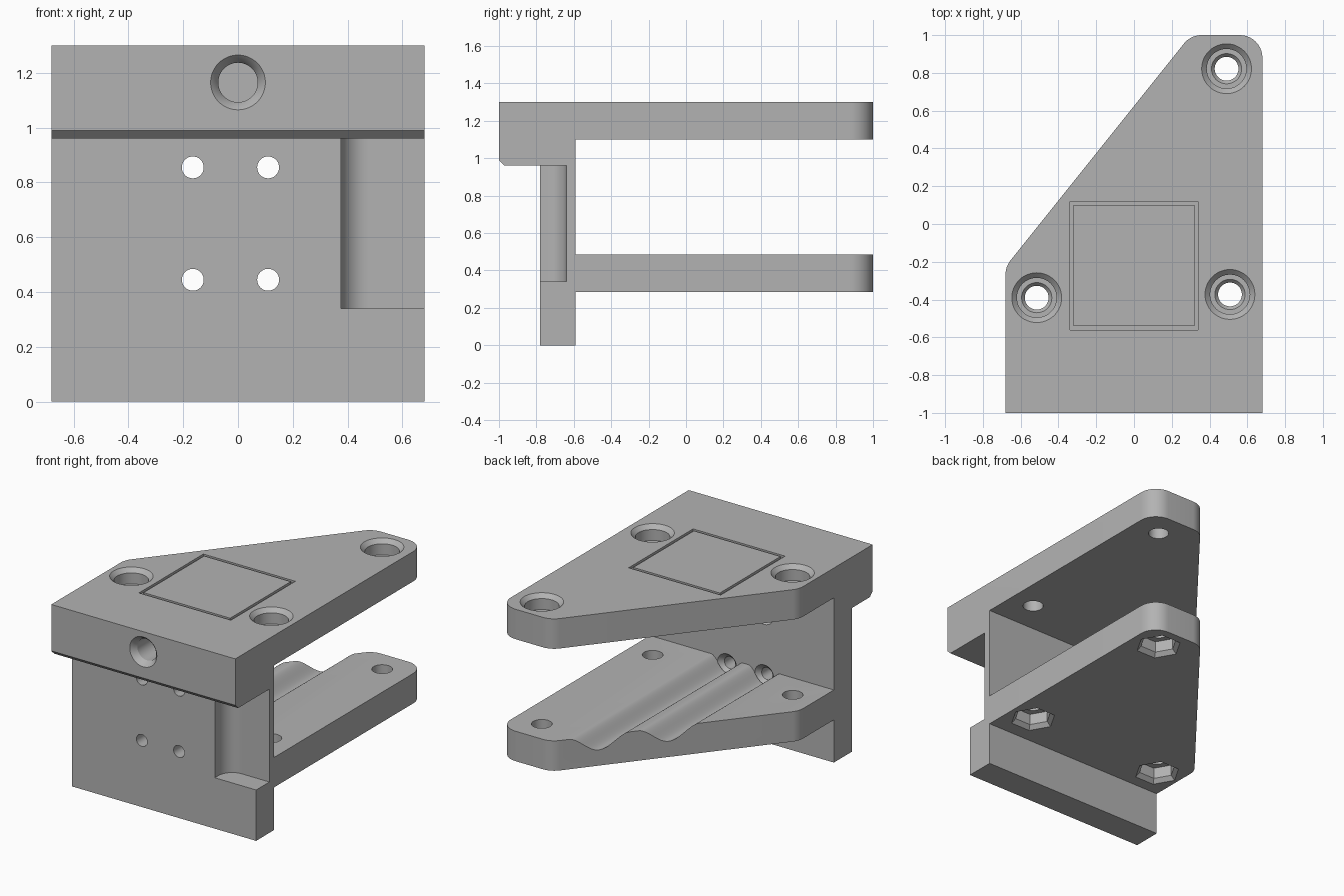
import bpy, bmesh, math
from mathutils import Matrix, Vector

if "Cube" in bpy.data.objects:
    bpy.data.objects.remove(bpy.data.objects["Cube"], do_unlink=True)

grey = bpy.data.materials.new("plain_grey")
grey.use_nodes = True
colour = (0.45, 0.45, 0.45, 1)
grey.diffuse_color = colour
grey.node_tree.nodes["Principled BSDF"].inputs["Base Color"].default_value = colour


def finish(bm, name):
    bmesh.ops.recalc_face_normals(bm, faces=bm.faces)
    mesh = bpy.data.meshes.new(name)
    bm.to_mesh(mesh)
    bm.free()
    mesh.materials.append(grey)
    obj = bpy.data.objects.new(name, mesh)
    bpy.context.collection.objects.link(obj)
    return obj


def prism(name, points, axis, low, high):
    """Extrude a 2D outline along one axis (x takes yz, y takes xz, z takes xy)."""
    place = {"x": lambda a, b, t: (t, a, b),
             "y": lambda a, b, t: (a, t, b),
             "z": lambda a, b, t: (a, b, t)}[axis]
    bm = bmesh.new()
    ends = [[bm.verts.new(place(a, b, t)) for a, b in points] for t in (low, high)]
    for ring in ends:
        bm.faces.new(ring)
    n = len(points)
    for i in range(n):
        j = (i + 1) % n
        bm.faces.new((ends[0][i], ends[0][j], ends[1][j], ends[1][i]))
    return finish(bm, name)


def lathe(name, rings, sides, matrix):
    """Closed solid from stacked (radius, height) rings."""
    bm = bmesh.new()
    loops = []
    for r, h in rings:
        angles = [2 * math.pi * i / sides for i in range(sides)]
        loops.append([bm.verts.new(matrix @ Vector((r * math.cos(a), r * math.sin(a), h)))
                      for a in angles])
    bm.faces.new(loops[0])
    bm.faces.new(loops[-1])
    for lower, upper in zip(loops, loops[1:]):
        for i in range(sides):
            j = (i + 1) % sides
            bm.faces.new((lower[i], lower[j], upper[j], upper[i]))
    return finish(bm, name)


def rounded(corners, steps=10):
    """Outline with an arc of the given radius at each (x, y, radius) corner."""
    out = []
    for i, (x, y, r) in enumerate(corners):
        p = Vector((x, y))
        if not r:
            out.append(p)
            continue
        a = (Vector(corners[i - 1][:2]) - p).normalized()
        b = (Vector(corners[(i + 1) % len(corners)][:2]) - p).normalized()
        half = a.angle(b) / 2
        centre = p + (a + b).normalized() * r / math.sin(half)
        start = p + a * r / math.tan(half) - centre
        end = p + b * r / math.tan(half) - centre
        sweep = start.angle(end)
        for k in range(steps + 1):
            t = k / steps
            out.append(centre + (start * math.sin((1 - t) * sweep)
                                 + end * math.sin(t * sweep)) / math.sin(sweep))
    return out


def combine(target, tool, operation="DIFFERENCE"):
    mod = target.modifiers.new("cut", "BOOLEAN")
    mod.operation = operation
    mod.solver = "EXACT"
    mod.object = tool
    bpy.context.view_layer.objects.active = target
    bpy.ops.object.modifier_apply(modifier=mod.name)
    bpy.data.objects.remove(tool, do_unlink=True)


# Body: side profile with two shelves, front wall and overhanging lip
side = [(-1, 1.3), (-1, 0.99), (-0.97, 0.96), (-0.78, 0.96), (-0.78, 0), (-0.59, 0),
        (-0.59, 0.285), (1.2, 0.285), (1.2, 0.485), (-0.59, 0.485),
        (-0.59, 1.1), (1.2, 1.1), (1.2, 1.3)]
body = prism("bracket_body", side, "x", -0.8, 0.8)

# Trim to the tapered plan with rounded corners
plan = rounded([(-0.68, -1.2, 0), (0.68, -1.2, 0), (0.68, 1, 0.12),
                (0.3, 1, 0.12), (-0.68, -0.225, 0.12)])
combine(body, prism("plan_trim", plan, "z", -0.2, 1.5), "INTERSECT")

# Recess with a filleted inner corner at one side of the wall
recess = rounded([(0.375, -0.85, 0), (0.8, -0.85, 0), (0.8, -0.64, 0), (0.375, -0.64, 0.1)])
combine(body, prism("recess", recess, "z", 0.34, 0.96))

# Two smooth cable channels along the lower shelf
channels = (-0.165, 0.11)
half_width, first, last, count = 0.125, -0.3, 0.245, 56
wave = []
for i in range(count + 1):
    x = first + (last - first) * i / count
    dip = sum(math.cos(math.pi / 2 * (x - c) / half_width) ** 2
              for c in channels if abs(x - c) < half_width)
    wave.append((x, 0.487 - 0.097 * dip))
wave += [(last, 0.6), (first, 0.6)]
combine(body, prism("channels", wave, "y", -0.59, 1.2))

# Small wall holes, countersunk at the back
along_y = Matrix.Rotation(-math.pi / 2, 4, "X")
wall_hole = [(0.04, -0.9), (0.04, -0.62), (0.07, -0.59), (0.07, -0.585)]
for x in channels:
    for z in (0.445, 0.855):
        combine(body, lathe("wall_hole", wall_hole, 32, Matrix.Translation((x, 0, z)) @ along_y))

# Bolt holes: round counterbore on top, hexagonal pocket underneath
counterbore = [(0.063, 1.0), (0.063, 1.18), (0.08, 1.2), (0.105, 1.2),
               (0.105, 1.273), (0.137, 1.305)]
nut_pocket = [(0.147, 0.28), (0.115, 0.312), (0.115, 0.385)]
for x, y in ((-0.515, -0.39), (0.508, -0.373), (0.49, 0.822)):
    spot = Matrix.Translation((x, y, 0))
    combine(body, lathe("counterbore", counterbore, 48, spot))
    combine(body, lathe("lower_hole", [(0.063, 0.2), (0.063, 0.6)], 48, spot))
    combine(body, lathe("nut_pocket", nut_pocket, 6, spot))

# Blind hole in the front of the lip
front_hole = [(0.102, -1.002), (0.085, -0.985), (0.072, -0.96), (0.072, -0.7)]
combine(body, lathe("front_hole", front_hole, 48, Matrix.Translation((0, 0, 1.165)) @ along_y))


# Thin square groove on the top face
def square(size):
    return [(sx * size, -0.22 + sy * size) for sx, sy in ((-1, -1), (1, -1), (1, 1), (-1, 1))]


frame = prism("square_groove", square(0.34), "z", 1.285, 1.32)
combine(frame, prism("square_inside", square(0.32), "z", 1.2, 1.4))
combine(body, frame)

# Smooth the curved faces, keep the edges crisp
bpy.ops.object.select_all(action="DESELECT")
body.select_set(True)
bpy.context.view_layer.objects.active = body
bpy.ops.object.shade_smooth_by_angle(angle=math.radians(25))
